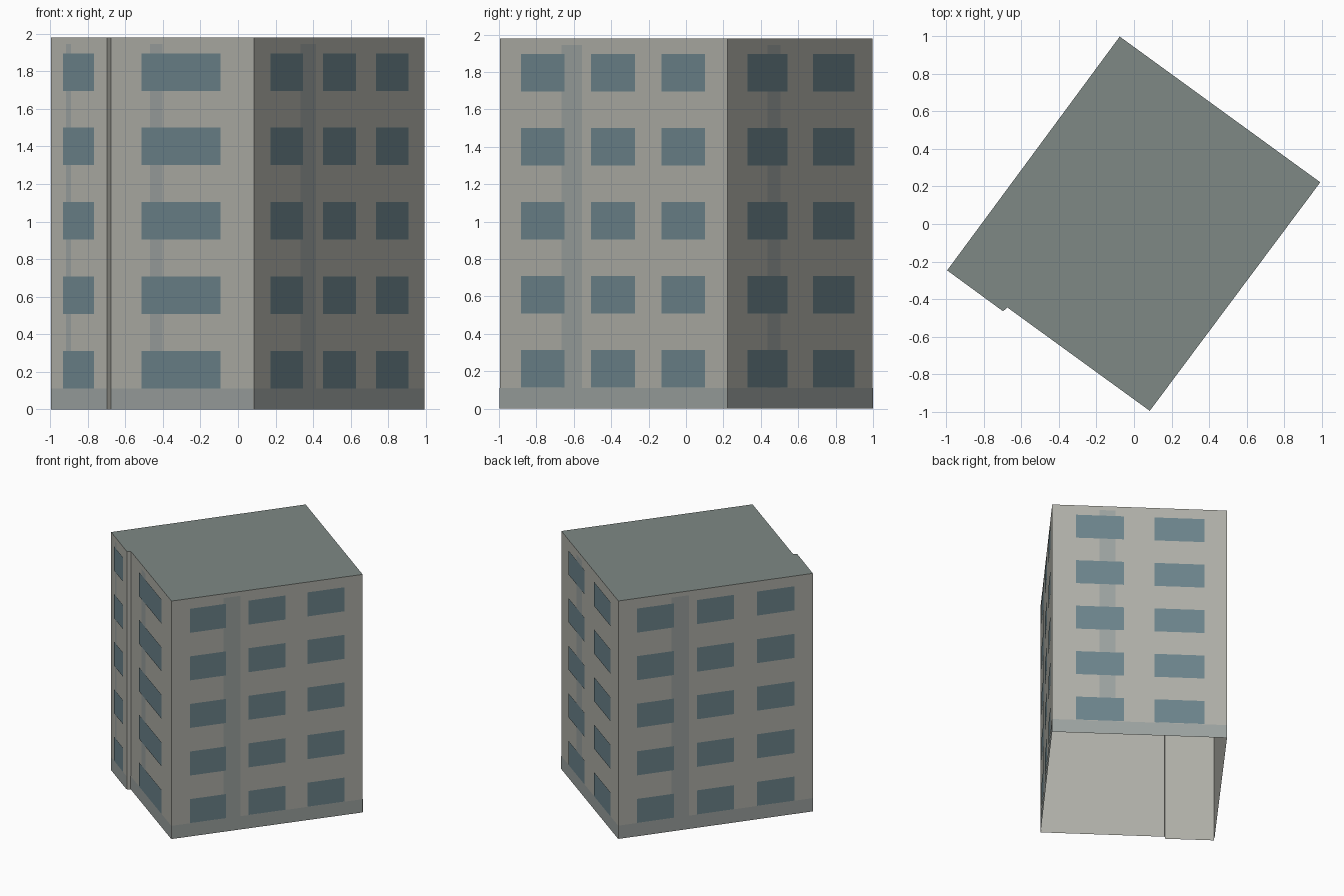
import bpy
from mathutils import Vector

if "Cube" in bpy.data.objects:
    bpy.data.objects.remove(bpy.data.objects["Cube"])

HEIGHT = 1.98
FLOORS, FIRST, STEP, WIN_H = 5, 0.112, 0.396, 0.2
# Counter-clockwise footprint with a small jog in the front
PLAN = [Vector(p) for p in ((-0.995, -0.247), (-0.697, -0.465), (-0.675, -0.444),
                            (0.084, -0.995), (0.992, 0.222), (-0.076, 0.998))]


def material(name, rgb):
    m = bpy.data.materials.new(name)
    m.diffuse_color = (*rgb, 1)
    m.use_nodes = True
    m.node_tree.nodes["Principled BSDF"].inputs["Base Color"].default_value = m.diffuse_color
    return m


def add_part(name, faces, mat):
    """Make one object from a list of separate corner loops."""
    verts = [v for f in faces for v in f]
    polys, i = [], 0
    for f in faces:
        polys.append(list(range(i, i + len(f))))
        i += len(f)
    me = bpy.data.meshes.new(name)
    me.from_pydata(verts, [], polys)
    me.materials.append(mat)
    ob = bpy.data.objects.new(name, me)
    bpy.context.collection.objects.link(ob)
    return ob


def panel(side, t0, t1, z0, z1, out=0.0):
    """Upright rectangle on a wall; t runs 0..1 along it, out lifts it off."""
    a, b = PLAN[side], PLAN[(side + 1) % len(PLAN)]
    d = (b - a).normalized()
    n = Vector((d.y, -d.x)) * out
    p, q = a.lerp(b, t0) + n, a.lerp(b, t1) + n
    return [(p.x, p.y, z0), (q.x, q.y, z0), (q.x, q.y, z1), (p.x, p.y, z1)]


wall_mat = material("wall", (0.43, 0.43, 0.39))
trim_mat = material("trim", (0.33, 0.36, 0.35))
glass_mat = material("glass", (0.15, 0.23, 0.26))
roof_mat = material("roof", (0.21, 0.25, 0.235))

# Window columns (start, end) for each wall; the jog wall stays blank
long_wall = [(0.095, 0.285), (0.403, 0.595), (0.712, 0.904)]
columns = {0: [(0.222, 0.778)], 2: [(0.215, 0.77)], 3: long_wall,
           4: [(0.135, 0.41), (0.585, 0.872)], 5: long_wall}

# Walls, open underneath
add_part("walls", [panel(s, 0, 1, 0, HEIGHT) for s in range(len(PLAN))], wall_mat)

# Flat roof
add_part("roof", [[(p.x, p.y, HEIGHT) for p in PLAN]], roof_mat)

# Base band and one vertical strip per facade
add_part("base_band", [panel(s, 0, 1, 0, 0.11, 0.002) for s in columns], trim_mat)
add_part("vertical_strips", [panel(s, 0.272, 0.362, 0.11, 1.945, 0.002)
                             for s in columns], trim_mat)

# Windows on every floor
add_part("windows", [panel(s, t0, t1, FIRST + k * STEP, FIRST + k * STEP + WIN_H, 0.004)
                     for s, cols in columns.items() for t0, t1 in cols
                     for k in range(FLOORS)], glass_mat)
